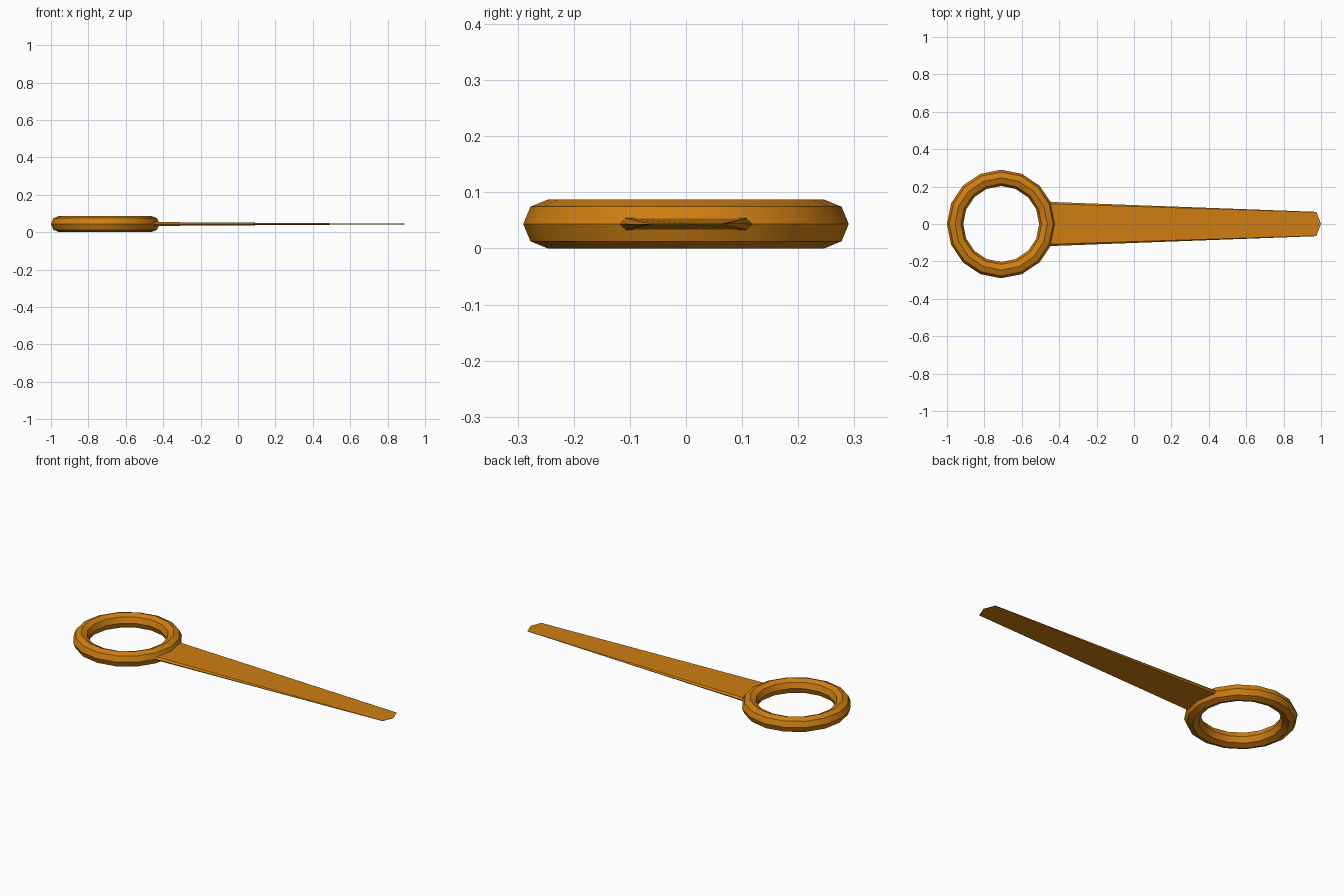
import bpy, bmesh

cube = bpy.data.objects.get("Cube")
if cube:
    bpy.data.objects.remove(cube, do_unlink=True)

MID_Z = 0.0435
RING_X = -0.71

# Single amber colour
amber = bpy.data.materials.new("amber")
amber.use_nodes = True
colour = (0.62, 0.21, 0.006, 1.0)
amber.diffuse_color = colour
amber.node_tree.nodes["Principled BSDF"].inputs["Base Color"].default_value = colour


def finish(obj, name):
    obj.name = obj.data.name = name
    obj.data.materials.append(amber)
    bpy.ops.object.select_all(action="DESELECT")
    obj.select_set(True)
    bpy.context.view_layer.objects.active = obj
    bpy.ops.object.shade_smooth_by_angle(angle=0.5)


# Ring: low-poly torus
bpy.ops.mesh.primitive_torus_add(
    major_segments=16, minor_segments=8, major_radius=0.2465,
    minor_radius=0.0435, location=(RING_X, 0, MID_Z))
finish(bpy.context.object, "ring")


# Blade: tapering six-sided section, lofted from the ring to a shallow point
def section(bm, x, tip_x, flat, edge, half):
    """Edge vertices sit at x; the centre line sits at tip_x."""
    outline = [(x, -edge, 0), (x, -flat, half), (tip_x, 0, half), (x, flat, half),
               (x, edge, 0), (x, flat, -half), (tip_x, 0, -half), (x, -flat, -half)]
    return [bm.verts.new((px, py, MID_Z + pz)) for px, py, pz in outline]


bm = bmesh.new()
root = section(bm, -0.48, -0.48, 0.109, 0.119, 0.0105)
tip = section(bm, 0.975, 1.0, 0.063, 0.065, 0.0006)
for i in range(len(root)):
    j = (i + 1) % len(root)
    bm.faces.new((root[i], root[j], tip[j], tip[i]))
bm.faces.new(root)
# Two end facets meeting at the point
bm.faces.new((tip[0], tip[1], tip[2], tip[6], tip[7]))
bm.faces.new((tip[2], tip[3], tip[4], tip[5], tip[6]))
bmesh.ops.recalc_face_normals(bm, faces=bm.faces)
mesh = bpy.data.meshes.new("blade")
bm.to_mesh(mesh)
bm.free()
blade = bpy.data.objects.new("blade", mesh)
bpy.context.collection.objects.link(blade)
finish(blade, "blade")
